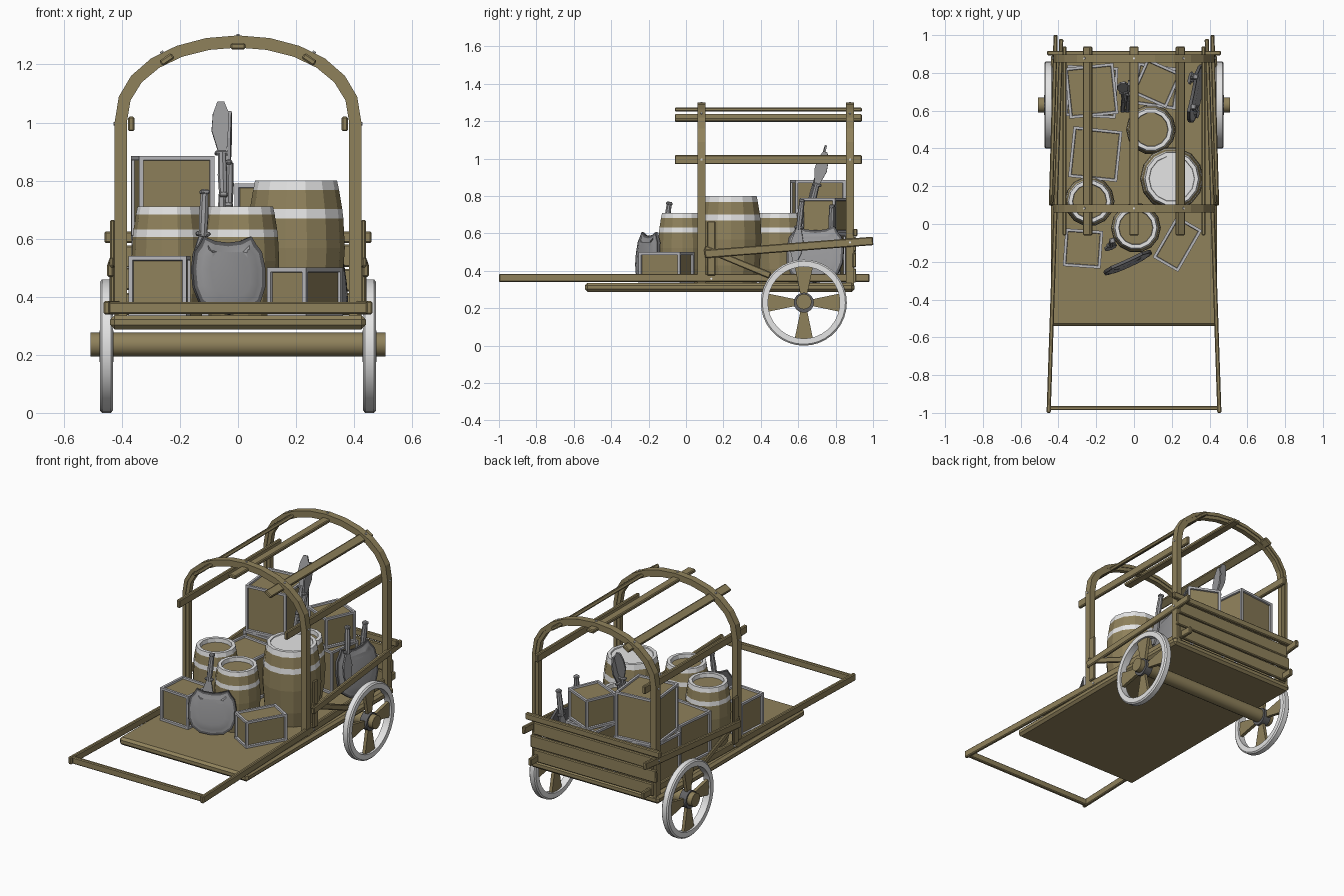
import bpy, bmesh, math
from mathutils import Vector

cube = bpy.data.objects.get("Cube")
if cube:
    bpy.data.objects.remove(cube, do_unlink=True)


def material(name, r, g, b):
    m = bpy.data.materials.new(name)
    m.use_nodes = True
    m.diffuse_color = (r, g, b, 1)
    m.node_tree.nodes["Principled BSDF"].inputs["Base Color"].default_value = (r, g, b, 1)
    return m


WOOD = material("brown wood", 0.275, 0.22, 0.105)
WHITE = material("pale metal", 0.78, 0.78, 0.78)
TRIM = material("grey trim", 0.48, 0.48, 0.50)
STEEL = material("steel", 0.32, 0.32, 0.33)
DARK = material("dark iron", 0.12, 0.12, 0.125)


def finish(name, bm, mats, loc=(0, 0, 0), rot=(0, 0, 0), bevel=0, smooth=False):
    bmesh.ops.recalc_face_normals(bm, faces=bm.faces)
    me = bpy.data.meshes.new(name)
    bm.to_mesh(me)
    bm.free()
    for m in mats:
        me.materials.append(m)
    ob = bpy.data.objects.new(name, me)
    bpy.context.collection.objects.link(ob)
    ob.location, ob.rotation_euler = loc, rot
    if bevel:
        mod = ob.modifiers.new("Bevel", "BEVEL")
        mod.width, mod.segments = bevel, 1
    if smooth:
        bpy.ops.object.select_all(action="DESELECT")
        ob.select_set(True)
        bpy.context.view_layer.objects.active = ob
        bpy.ops.object.shade_smooth_by_angle(angle=math.radians(35))
    return ob


def cube_mesh(size):
    bm = bmesh.new()
    bmesh.ops.create_cube(bm, size=1)
    bmesh.ops.scale(bm, vec=size, verts=bm.verts)
    return bm


def box(name, loc, size, mat=WOOD, rot=(0, 0, 0), bevel=0.005):
    return finish(name, cube_mesh(size), [mat], loc, rot, bevel)


def beam(name, p, q, w, h, mat=WOOD):
    p, q = Vector(p), Vector(q)
    rot = (q - p).to_track_quat("X", "Z").to_euler()
    return box(name, (p + q) / 2, ((q - p).length, w, h), mat, rot)


def lathe(name, profile, mats, loc, sides, rot=(0, 0, 0), closed=False, smooth=False):
    """Profile rows are (radius, height, material index of the band that follows)."""
    bm = bmesh.new()
    rings = []
    for r, z, _ in profile:
        rings.append([bm.verts.new((r * math.cos(a), r * math.sin(a), z))
                      for a in (2 * math.pi * i / sides for i in range(sides))])
    pairs = list(zip(rings, rings[1:])) + ([(rings[-1], rings[0])] if closed else [])
    for (lo, hi), row in zip(pairs, profile):
        for i in range(sides):
            j = (i + 1) % sides
            bm.faces.new((lo[i], lo[j], hi[j], hi[i])).material_index = row[2]
    if not closed:
        bm.faces.new(rings[0]).material_index = profile[0][2]
        bm.faces.new(rings[-1]).material_index = profile[-1][2]
    return finish(name, bm, mats, loc, rot, smooth=smooth)


def rivet(loc, tilt):
    lathe("rivet", [(0.006, -0.002, 0), (0.006, 0.004, 0)], [WHITE], loc, 8, (0, tilt, 0))


def slab(name, outline, depth, mats, loc=(0, 0, 0), rot=(0, 0, 0), rim=0, dome=0):
    """Outline in x and z, thickened along y; optional rim around a domed front."""
    bm = bmesh.new()
    front = bm.faces.new([bm.verts.new((x, -depth / 2, z)) for x, z in outline])
    back = bmesh.ops.extrude_face_region(bm, geom=[front], use_keep_orig=True)["geom"]
    bmesh.ops.translate(bm, vec=(0, depth, 0),
                        verts=[v for v in back if isinstance(v, bmesh.types.BMVert)])
    if rim:
        bmesh.ops.recalc_face_normals(bm, faces=bm.faces)
        bmesh.ops.inset_region(bm, faces=[front], thickness=rim, depth=0)
        front.material_index = 1
        for step, rise in ((0.02, dome), (0.03, dome * 0.7)):
            inner = bmesh.ops.inset_region(bm, faces=[front], thickness=step, depth=rise)["faces"]
            for f in inner:
                f.material_index = 1
    return finish(name, bm, mats, loc, rot, smooth=rim > 0)


# Bed, shafts and axle
box("bed", (0, 0.18, 0.312), (0.88, 1.44, 0.048), bevel=0.014)
for s, side in ((1, "left"), (-1, "right")):
    beam(side + "_shaft", (s * 0.452, -1, 0.362), (s * 0.385, 0.98, 0.362), 0.022, 0.045)
    rivet((s * 0.425, 0.135, 0.358), s * math.pi / 2)
beam("front_crossbar", (-0.46, -0.975, 0.361), (0.46, -0.975, 0.361), 0.022, 0.042)
lathe("axle", [(0.041, -0.508, 0), (0.041, 0.508, 0)], [WOOD], (0, 0.63, 0.235), 20,
      (0, math.pi / 2, 0), smooth=True)

# Wheels with flared spokes
for s, side in ((1, "left"), (-1, "right")):
    hub = (s * 0.453, 0.63, 0.23)
    turn = (0, math.pi / 2, 0)
    lathe(side + "_wheel_rim", [(0.192, -0.022, 0), (0.222, -0.022, 0), (0.23, -0.015, 0),
          (0.23, 0.015, 0), (0.222, 0.022, 0), (0.192, 0.022, 0)], [WHITE], hub, 36, turn,
          closed=True, smooth=True)
    lathe(side + "_hub", [(0.054, -0.024, 0), (0.054, 0.024, 0)], [DARK], hub, 16, turn, smooth=True)
    for k in range(4):
        spoke = [(-0.017, 0.04), (0.017, 0.04), (0.049, 0.194), (-0.049, 0.194)]
        a = k * math.pi / 2
        spoke = [(x * math.cos(a) - z * math.sin(a), x * math.sin(a) + z * math.cos(a)) for x, z in spoke]
        slab(side + "_spoke", spoke, 0.02, [WOOD], hub, (0, 0, math.pi / 2))


# Hoops, each of two laminated strips
def arch_line(inset, foot):
    hw = 0.425 - inset
    pts = [(hw, foot)]
    for i in range(13):
        a = math.pi * i / 12
        pts.append((hw * math.cos(a), 1.0 + (0.3 - inset) * max(0, math.sin(a)) ** 0.9))
    return pts + [(-hw, foot)]


for y, foot, label in ((0.083, 0.335, "front"), (0.877, 0.32, "back")):
    for inset, depth, layer in ((0, 0.042, "outer"), (0.021, 0.032, "inner")):
        outline = arch_line(inset, foot) + arch_line(inset + 0.021, foot)[::-1]
        slab(label + "_hoop_" + layer, outline, depth, [WOOD], (0, y, 0))

# Roof slats and their rivets
for x, z, tilt, gap in ((0, 1.262, 0, 0.038), (0.245, 1.217, 0.6, 0.03), (-0.245, 1.217, -0.6, 0.03),
                        (0.368, 0.995, math.pi / 2, 0.057), (-0.368, 0.995, -math.pi / 2, 0.057)):
    box("roof_slat", (x, 0.44, z), (0.05, 1.0, 0.022), rot=(0, tilt, 0))
    for y in (0.083, 0.877):
        rivet(Vector((x, y, z)) + gap * Vector((math.sin(tilt), 0, math.cos(tilt))), tilt)

# Side rails and braces
for s, side in ((1, "left"), (-1, "right")):
    beam(side + "_rail", (s * 0.44, 0.1, 0.49), (s * 0.415, 1.0, 0.56), 0.022, 0.045)
    beam(side + "_brace", (s * 0.435, 0.1, 0.52), (s * 0.435, 0.45, 0.375), 0.016, 0.035)
    box(side + "_stake", (s * 0.432, 0.135, 0.52), (0.016, 0.045, 0.29))
    rivet((s * 0.43, 0.877, 0.552), s * math.pi / 2)

# Tailgate
box("tailgate_top_bar", (0, 0.905, 0.605), (0.92, 0.024, 0.04))
for z, w, lean in ((0.375, 0.82, 0), (0.459, 0.86, 0.006), (0.54, 0.82, -0.004)):
    box("tailgate_plank", (0, 0.9, z), (w, 0.02, 0.077), rot=(0, lean, 0))


# Barrels
def barrel(x, y, radius, top, lidded=False):
    h = top - 0.335
    rows = []
    for t, m in ((0, 0), (0.2, 0), (0.5, 0), (0.72, 1), (0.79, 0), (0.93, 1), (1, 1)):
        rows.append((radius * (1 - 0.16 * (2 * t - 1) ** 2), h * t, m))
    r = rows[-1][0]
    rows += [(r - 0.02, h, 1), (r - 0.022, h - (0.006 if lidded else 0.025), 1 if lidded else 0)]
    lathe("barrel", rows, [WOOD, WHITE], (x, y, 0.335), 14)


barrel(0.2, 0.24, 0.168, 0.80, True)
for x, y in ((-0.235, 0.12), (0.01, -0.02), (0.09, 0.5)):
    barrel(x, y, 0.132, 0.71)


# Crates with framed faces
def crate(x, y, base, size, angle):
    bm = cube_mesh(size)
    panels = bm.faces[:]
    for width, depth in ((0.02, 0), (0.003, -0.01)):
        bmesh.ops.inset_individual(bm, faces=panels, thickness=width, depth=depth)
    for f in panels:
        f.material_index = 1
    finish("crate", bm, [TRIM, WOOD], (x, y, base + size[2] / 2), (0, 0, math.radians(angle)))


crate(-0.225, 0.7, 0.335, (0.27, 0.27, 0.26), -3)
crate(-0.225, 0.705, 0.597, (0.26, 0.27, 0.288), 6)
crate(-0.205, 0.37, 0.335, (0.26, 0.27, 0.265), -6)
crate(0.12, 0.73, 0.335, (0.23, 0.22, 0.265), -8)
crate(0.12, 0.745, 0.602, (0.2, 0.2, 0.188), -24)
crate(-0.27, -0.13, 0.335, (0.2, 0.2, 0.205), -4)
crate(0.23, -0.105, 0.335, (0.255, 0.155, 0.165), 60)

# Shields
half = [(0, 0.105), (0.045, 0.11), (0.085, 0.125), (0.1, 0.1), (0.12, 0.075),
        (0.13, 0.02), (0.127, -0.04), (0.108, -0.088), (0.065, -0.12), (0, -0.13)]
for name, loc, rot, k in (("front_shield", (-0.033, -0.205, 0.475), (-0.1, 0, 0.43), 1.06),
                          ("side_shield", (0.33, 0.69, 0.49), (-0.15, 0, 1.37), 1.2)):
    shape = half + [(-x, z) for x, z in half[-2:0:-1]]
    slab(name, [(x * k, z * k) for x, z in shape], 0.016, [DARK, STEEL], loc, rot, 0.013, 0.006)


# Swords: leaf blade, guard, grip and pommel, built around the guard
def sword(name, loc, rot, blade_up=True):
    blade = [(-0.012, 0), (-0.034, 0.08), (-0.028, 0.14), (-0.012, 0.182), (0.012, 0.182),
             (0.028, 0.14), (0.034, 0.08), (0.012, 0)]
    if not blade_up:
        blade = [(x, -z - 0.14) for x, z in blade]
    parts = [slab(name + "_blade", blade, 0.01, [STEEL]),
             lathe(name + "_grip", [(0.014, -0.15, 0), (0.017, -0.08, 0), (0.014, 0, 0)], [STEEL], (0, 0, 0), 8),
             box(name + "_guard", (0, 0, 0 if blade_up else -0.14), (0.05, 0.022, 0.016), STEEL),
             box(name + "_pommel", (0, 0, -0.15 if blade_up else 0.005), (0.03, 0.03, 0.018), STEEL)]
    for p in parts:
        offset = p.location.copy()
        p.rotation_euler = rot
        p.location = Vector(loc) + p.rotation_euler.to_matrix() @ offset


sword("tall_sword", (-0.055, 0.7, 0.895), (-0.27, 0, 0.1))
sword("second_sword", (-0.03, 0.7, 0.86), (0, 0.25, 1.5))
sword("front_sword", (-0.115, -0.09, 0.755), (-0.12, 0.08, 0.3), False)
sword("side_sword", (0.315, 0.62, 0.77), (-0.1, 0.1, 1.4), False)
sword("side_sword_two", (0.325, 0.78, 0.74), (0.1, 0.05, 1.4), False)
# Long hafts below the tall swords
beam("tall_haft", (-0.06, 0.6, 0.5), (-0.055, 0.665, 0.75), 0.024, 0.024, STEEL)
beam("second_haft", (-0.035, 0.6, 0.45), (-0.03, 0.67, 0.72), 0.024, 0.024, STEEL)
